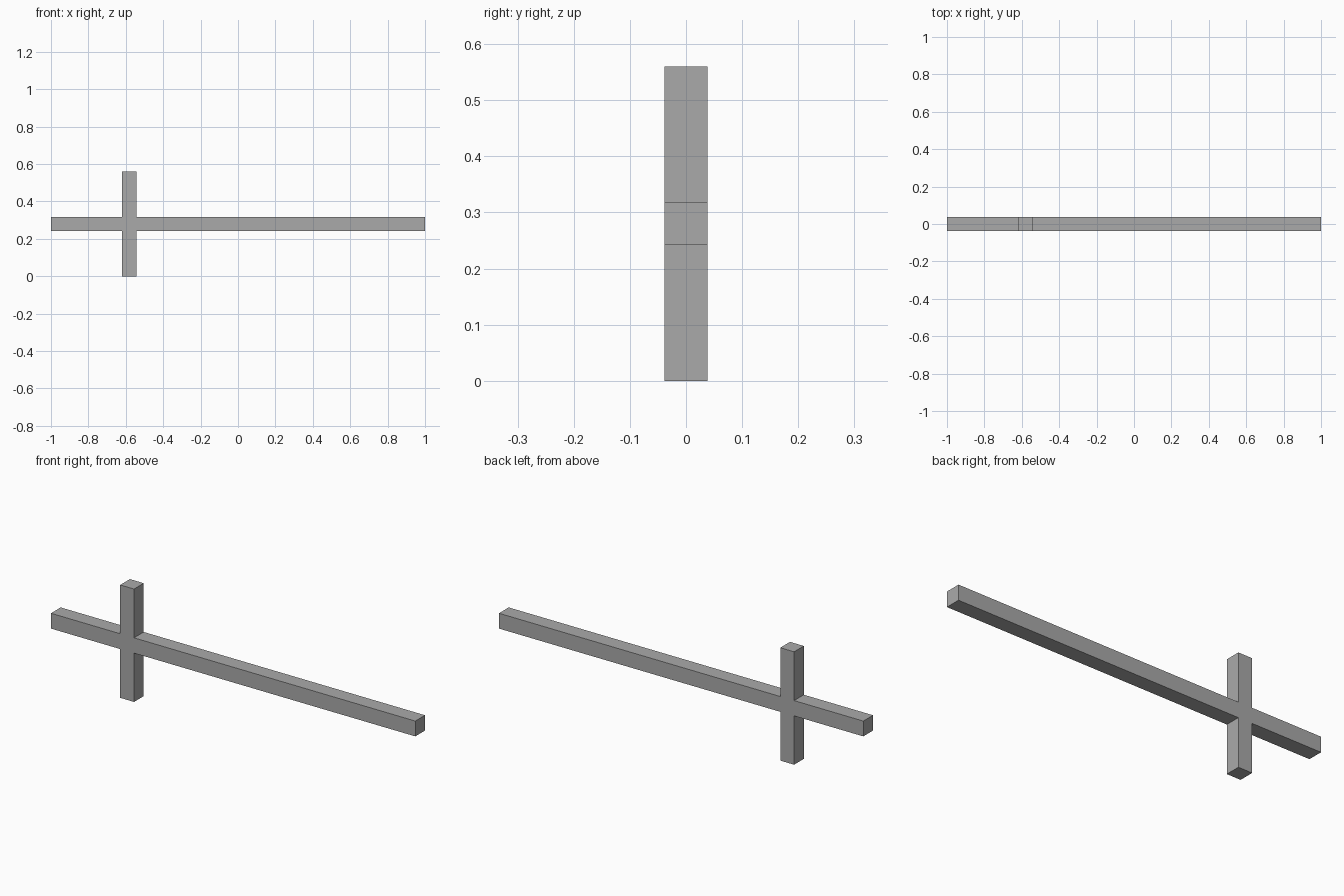
import bpy
import bmesh

# Remove the default object
cube = bpy.data.objects.get("Cube")
if cube:
    bpy.data.objects.remove(cube, do_unlink=True)

# Plain grey material
grey = bpy.data.materials.new("grey")
grey.use_nodes = True
colour = (0.4, 0.4, 0.4, 1)
grey.diffuse_color = colour
grey.node_tree.nodes["Principled BSDF"].inputs["Base Color"].default_value = colour

# Main dimensions: square bars of one thickness, crossing off centre
HALF = 0.038
LENGTH_HALF = 1.0
HEIGHT = 0.56
CROSS_X = -0.582
CROSS_Z = HEIGHT / 2

left, right = CROSS_X - HALF, CROSS_X + HALF
low, high = CROSS_Z - HALF, CROSS_Z + HALF

# Outline of the long bar and the upright crossbar, joined as one profile
outline = [
    (-LENGTH_HALF, low), (left, low), (left, 0), (right, 0),
    (right, low), (LENGTH_HALF, low), (LENGTH_HALF, high), (right, high),
    (right, HEIGHT), (left, HEIGHT), (left, high), (-LENGTH_HALF, high),
]

# Extrude the profile from front to back
bm = bmesh.new()
face = bm.faces.new([bm.verts.new((x, -HALF, z)) for x, z in outline])
extruded = bmesh.ops.extrude_face_region(bm, geom=[face], use_keep_orig=True)
moved = [g for g in extruded["geom"] if isinstance(g, bmesh.types.BMVert)]
bmesh.ops.translate(bm, verts=moved, vec=(0, 2 * HALF, 0))
bmesh.ops.recalc_face_normals(bm, faces=bm.faces)

mesh = bpy.data.meshes.new("crossed_bars")
bm.to_mesh(mesh)
bm.free()
mesh.materials.append(grey)
bars = bpy.data.objects.new("crossed_bars", mesh)
bpy.context.collection.objects.link(bars)
